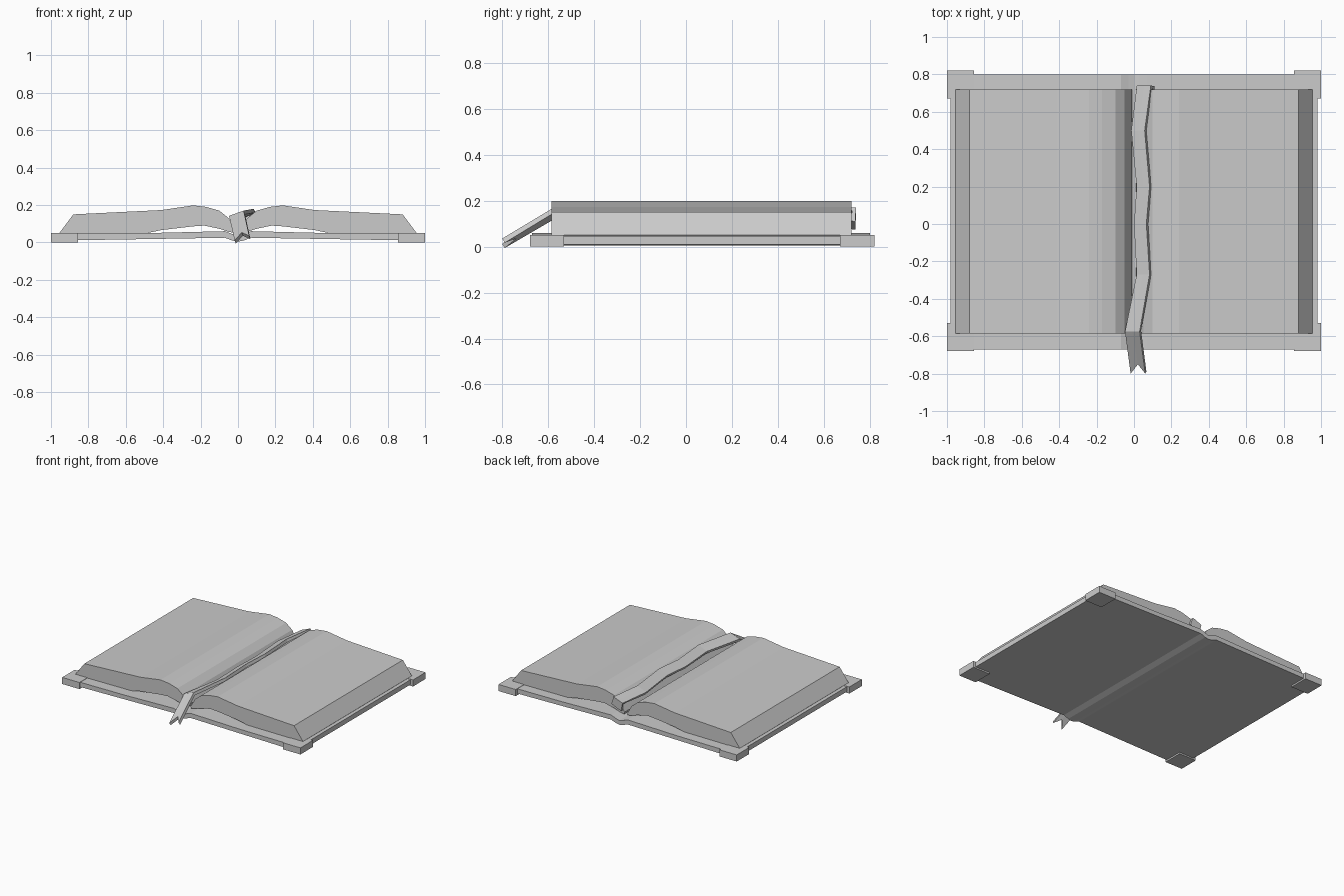
import bpy, bmesh

if "Cube" in bpy.data.objects:
    bpy.data.objects.remove(bpy.data.objects["Cube"])


def make_object(name, bm):
    bmesh.ops.recalc_face_normals(bm, faces=bm.faces)
    mesh = bpy.data.meshes.new(name)
    bm.to_mesh(mesh)
    bm.free()
    obj = bpy.data.objects.new(name, mesh)
    bpy.context.collection.objects.link(obj)
    return obj


def strip_solid(name, top, bottom, y0, y1):
    """Solid between matching top and bottom (x, z) profiles, run along y."""
    bm = bmesh.new()
    rows = [[bm.verts.new((x, y, z)) for x, z in line]
            for line, y in ((top, y0), (top, y1), (bottom, y1), (bottom, y0))]
    for i in range(len(top) - 1):
        for a in range(4):
            r, s = rows[a], rows[(a + 1) % 4]
            bm.faces.new((r[i], r[i + 1], s[i + 1], s[i]))
    for i in (0, -1):
        bm.faces.new([r[i] for r in rows])
    return make_object(name, bm)


def both_sides(half):
    return [(-x, z) for x, z in reversed(half[1:])] + half


# Cover with a shallow spine fold
cover_top = [(0, 0.036), (0.03, 0.045), (0.07, 0.06), (0.48, 0.05), (0.98, 0.047)]
cover_bottom = [(0, 0.004), (0.03, 0.01), (0.07, 0.025), (0.48, 0.018), (0.98, 0.01)]
strip_solid("cover", both_sides(cover_top), both_sides(cover_bottom), -0.67, 0.80)

# Two arched page blocks
page_top = [(0.012, 0.066), (0.05, 0.13), (0.10, 0.17), (0.17, 0.19), (0.24, 0.198),
            (0.41, 0.173), (0.88, 0.15), (0.955, 0.05)]
page_bottom = [(0.015, 0.05), (0.05, 0.057), (0.10, 0.073), (0.18, 0.09), (0.24, 0.086),
               (0.41, 0.066), (0.50, 0.047), (0.95, 0.044)]
for name, s in (("right_pages", 1), ("left_pages", -1)):
    strip_solid(name, [(s * x, z) for x, z in page_top],
                [(s * x, z) for x, z in page_bottom], -0.585, 0.72)

# Corner guards
for sx, side in ((-1, "left"), (1, "right")):
    for y, end in ((-0.605, "front"), (0.745, "back")):
        bpy.ops.mesh.primitive_cube_add(size=1, location=(sx * 0.9275, y, 0.025))
        guard = bpy.context.object
        guard.name = f"{end}_{side}_corner_guard"
        guard.scale = (0.145, 0.15, 0.05)

# Ribbon bookmark: y, left x, left z, right x, right z
stations = [(0.737, 0.03, 0.075, 0.11, 0.11), (0.74, 0.015, 0.14, 0.09, 0.17),
            (0.50, -0.015, 0.14, 0.057, 0.172), (0.20, 0.014, 0.148, 0.083, 0.18),
            (0.0, 0.0, 0.142, 0.066, 0.175), (-0.27, 0.014, 0.148, 0.083, 0.18),
            (-0.575, -0.048, 0.142, 0.03, 0.17), (-0.80, -0.018, 0.012, 0.06, 0.035)]
bm = bmesh.new()
rows = []
for i, (y, xl, zl, xr, zr) in enumerate(stations):
    notch = 0.05 if i == len(stations) - 1 else 0.0
    mid = ((xl + xr) / 2, y + notch, (zl + zr) / 2 + notch * 0.6)
    rows.append([bm.verts.new(p) for p in ((xl, y, zl), mid, (xr, y, zr))])
for a, b in zip(rows, rows[1:]):
    for j in range(2):
        bm.faces.new((a[j], b[j], b[j + 1], a[j + 1]))
ribbon = make_object("ribbon_bookmark", bm)
if ribbon.data.polygons[4].normal.z < 0:
    ribbon.data.flip_normals()
mod = ribbon.modifiers.new("thickness", 'SOLIDIFY')
mod.thickness = 0.022
mod.offset = -1
